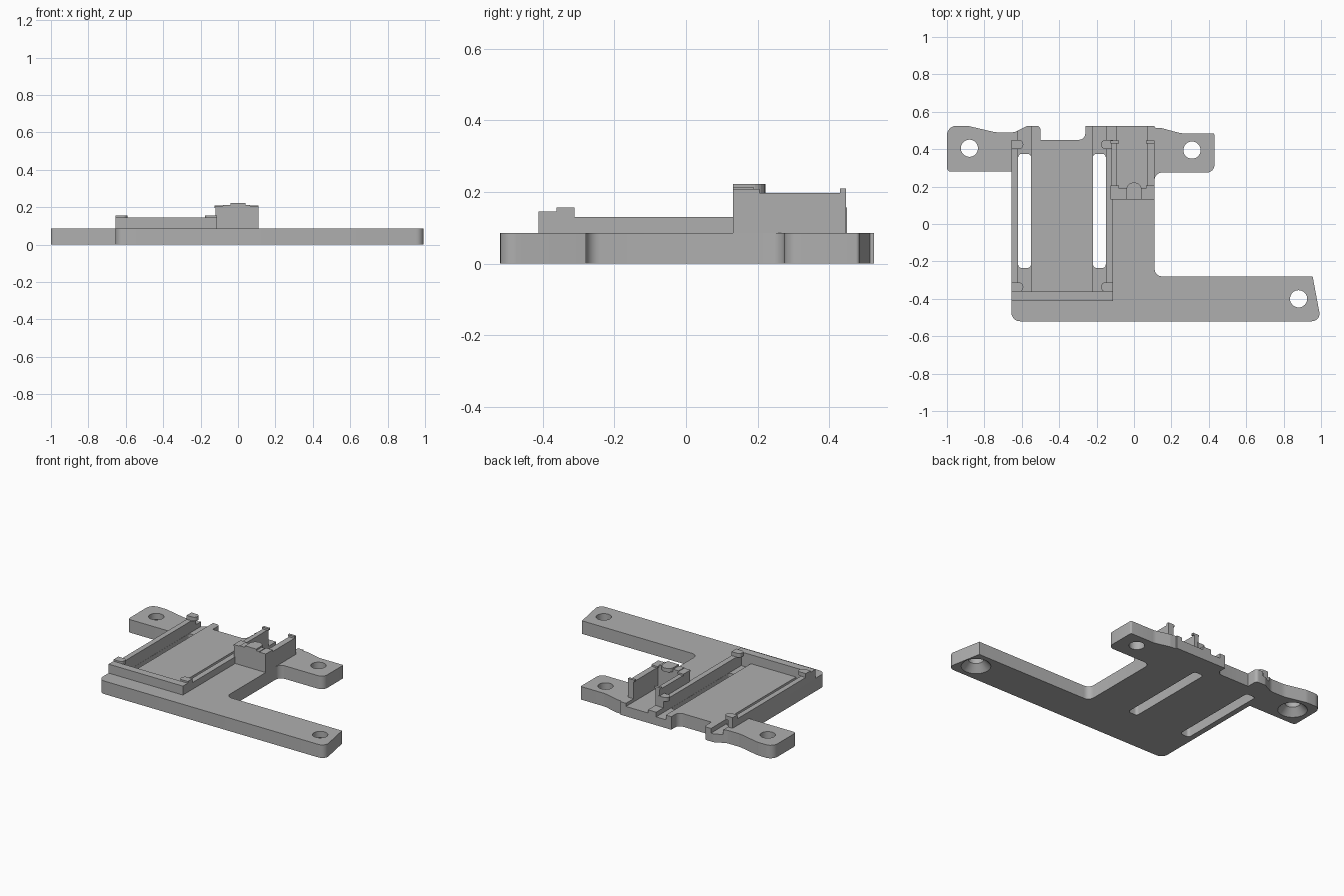
import bpy, bmesh, math
from mathutils import Vector

if "Cube" in bpy.data.objects:
    bpy.data.objects.remove(bpy.data.objects["Cube"])

grey = bpy.data.materials.new("plain grey")
grey.use_nodes = True
grey.diffuse_color = (0.43, 0.43, 0.43, 1)
grey.node_tree.nodes["Principled BSDF"].inputs["Base Color"].default_value = (0.43, 0.43, 0.43, 1)


def rounded(points, steps=6):
    """Replace each (x, y, radius) corner by a tangent arc."""
    out = []
    for i, (x, y, r) in enumerate(points):
        p = Vector((x, y))
        if r == 0:
            out.append(p)
            continue
        a = (Vector(points[i - 1][:2]) - p).normalized()
        b = (Vector(points[(i + 1) % len(points)][:2]) - p).normalized()
        half = a.angle(b) / 2
        centre = p + (a + b).normalized() * (r / math.sin(half))
        start = p + a * (r / math.tan(half)) - centre
        end = p + b * (r / math.tan(half)) - centre
        sweep = start.angle_signed(end)
        for k in range(steps + 1):
            t = -sweep * k / steps
            c, s = math.cos(t), math.sin(t)
            out.append(centre + Vector((start.x * c - start.y * s, start.x * s + start.y * c)))
    return out


def make_object(name, bm):
    bmesh.ops.recalc_face_normals(bm, faces=bm.faces)
    mesh = bpy.data.meshes.new(name)
    bm.to_mesh(mesh)
    bm.free()
    mesh.materials.append(grey)
    ob = bpy.data.objects.new(name, mesh)
    bpy.context.collection.objects.link(ob)
    return ob


def prism(name, points, z0, z1):
    bm = bmesh.new()
    face = bm.faces.new([bm.verts.new((p.x, p.y, z0)) for p in rounded(points)])
    top = bmesh.ops.extrude_face_region(bm, geom=[face])["geom"]
    bmesh.ops.translate(bm, vec=(0, 0, z1 - z0),
                        verts=[v for v in top if isinstance(v, bmesh.types.BMVert)])
    return make_object(name, bm)


def box(name, x0, x1, y0, y1, z0, z1, r=0):
    return prism(name, [(x0, y0, r), (x1, y0, r), (x1, y1, r), (x0, y1, r)], z0, z1)


def cone(name, x, y, r0, r1, z0, z1):
    bm = bmesh.new()
    bmesh.ops.create_cone(bm, cap_ends=True, segments=32, radius1=r0, radius2=r1, depth=z1 - z0)
    bmesh.ops.translate(bm, vec=(x, y, (z0 + z1) / 2), verts=bm.verts)
    return make_object(name, bm)


def cut(ob, cutters):
    for c in cutters:
        m = ob.modifiers.new("cut", 'BOOLEAN')
        m.operation, m.object, m.solver = 'DIFFERENCE', c, 'EXACT'
    graph = bpy.context.evaluated_depsgraph_get()
    mesh = bpy.data.meshes.new_from_object(ob.evaluated_get(graph))
    ob.modifiers.clear()
    ob.data = mesh
    for c in cutters:
        bpy.data.objects.remove(c)


TOP = 0.086

# Base plate with two rear ears and a long front arm
plate = prism("base_plate", [
    (-1, 0.28, 0.02), (-1, 0.525, 0.05), (-0.89, 0.525, 0.1), (-0.74, 0.49, 0.15),
    (-0.64, 0.49, 0.06), (-0.57, 0.525, 0.03), (-0.5, 0.525, 0.02), (-0.5, 0.45, 0),
    (-0.26, 0.45, 0.035), (-0.26, 0.525, 0), (0.11, 0.525, 0), (0.11, 0.515, 0),
    (0.15, 0.512, 0.05), (0.25, 0.485, 0.1), (0.43, 0.485, 0.01), (0.43, 0.275, 0.04),
    (0.11, 0.275, 0.04), (0.11, -0.28, 0.04), (0.955, -0.28, 0), (1, -0.52, 0.04),
    (-0.655, -0.52, 0.045), (-0.655, 0.28, 0)], 0, TOP)

# Header channels, through slots, connector pocket and screw holes
cutters = []
for x0, x1 in ((-0.62, -0.55), (-0.22, -0.15)):
    cutters.append(box("channel_cutter", x0, x1, -0.362, 0.6, 0.055, 0.2))
    cutters.append(box("slot_cutter", x0 + 0.001, x1 - 0.001, -0.235, 0.375, -0.1, 0.15, 0.018))
cutters.append(box("pocket_cutter", -0.09, 0.07, 0.19, 0.6, 0.065, 0.2))
for x, y, sunk in ((-0.88, 0.405, True), (0.31, 0.395, False), (0.88, -0.4, True)):
    cutters.append(cone("hole_cutter", x, y, 0.046, 0.046, -0.1, 0.2))
    if sunk:
        cutters.append(cone("countersink_cutter", x, y, 0.097, 0.046, -0.01, 0.045))
cut(plate, cutters)

# Board bay: side walls, front wall and corner clips
box("bay_left_wall", -0.655, -0.62, -0.362, 0.45, TOP, 0.13)
box("bay_right_wall", -0.15, -0.113, -0.362, 0.45, TOP, 0.13)
box("bay_front_wall", -0.655, -0.113, -0.413, -0.362, TOP, 0.145)
for y0, y1 in ((-0.362, -0.312), (0.4, 0.45)):
    prism("left_clip", [(-0.655, y0, 0), (-0.592, y0, 0.023),
                        (-0.592, y1, 0.023), (-0.655, y1, 0)], 0.13, 0.156)
    prism("right_clip", [(-0.176, y0, 0.023), (-0.113, y0, 0),
                         (-0.113, y1, 0), (-0.176, y1, 0.023)], 0.13, 0.156)

# Connector mount: front block, side walls, rear tabs and top catch
box("mount_front_block", -0.121, 0.11, 0.132, 0.19, TOP, 0.197)
box("mount_left_wall", -0.121, -0.09, 0.19, 0.447, TOP, 0.197)
box("mount_right_wall", 0.07, 0.11, 0.19, 0.447, TOP, 0.197)
for x0, x1 in ((-0.125, -0.08), (0.063, 0.11)):
    box("rear_tab", x0, x1, 0.43, 0.447, 0.197, 0.21)
    box("front_tab", x0, x1, 0.132, 0.205, 0.197, 0.208)
box("catch_base", -0.08, 0.063, 0.132, 0.19, 0.197, 0.212)
prism("top_catch", [(-0.041, 0.132, 0), (0.041, 0.132, 0),
                    (0.041, 0.222, 0.04), (-0.041, 0.222, 0.04)], 0.197, 0.222)

# Smooth the round edges only
bpy.ops.object.select_all(action='DESELECT')
plate.select_set(True)
bpy.context.view_layer.objects.active = plate
bpy.ops.object.shade_smooth_by_angle(angle=math.radians(25))
